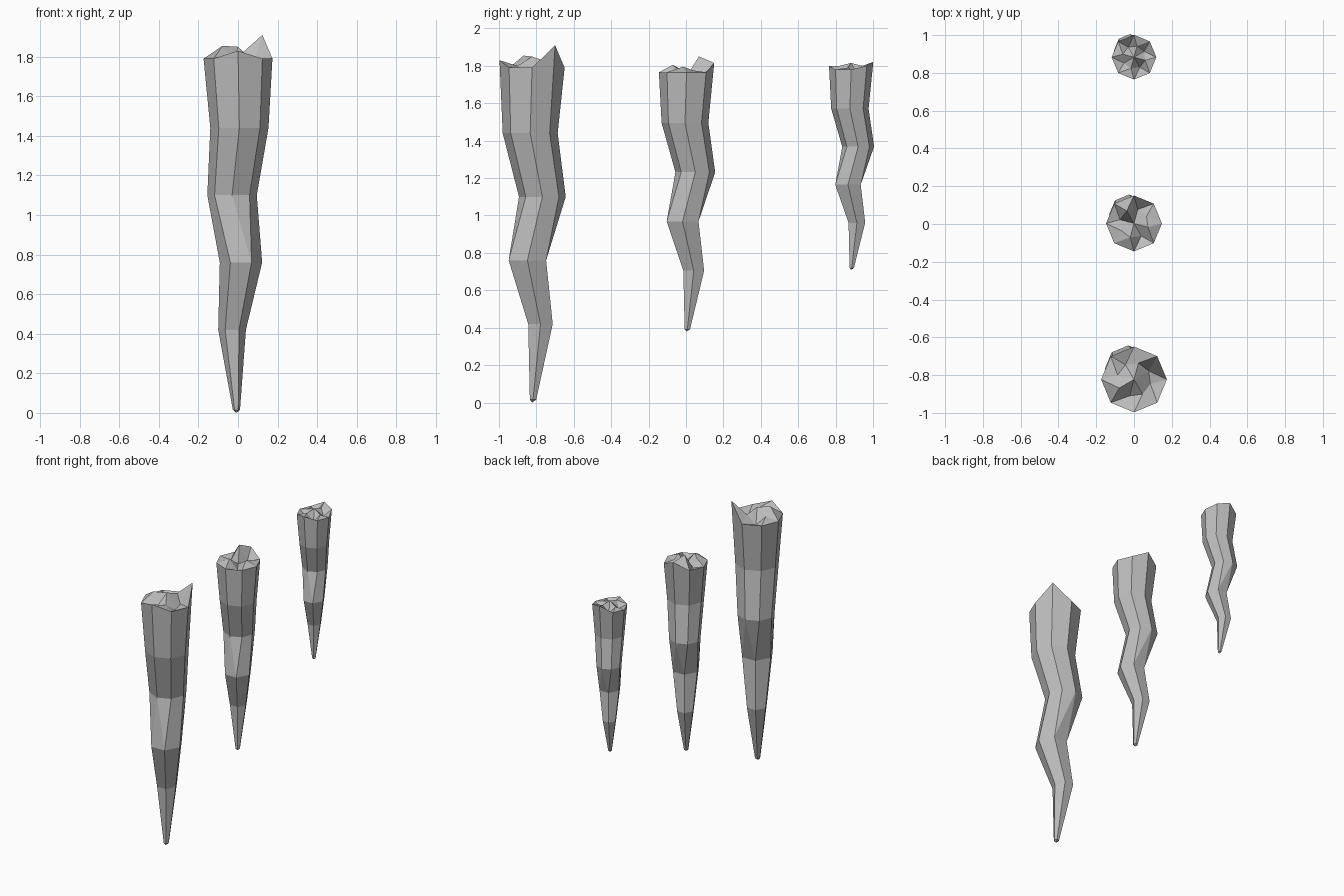
import bpy, bmesh
from math import sin, cos, pi

cube = bpy.data.objects.get("Cube")
if cube:
    bpy.data.objects.remove(cube, do_unlink=True)

stone = bpy.data.materials.new("grey_stone")
stone.use_nodes = True
stone.diffuse_color = (0.5, 0.5, 0.5, 1)
stone.node_tree.nodes["Principled BSDF"].inputs["Base Color"].default_value = (0.5, 0.5, 0.5, 1)

# Crooked taper, tip to top: height, centre x, centre y, radius, sides
RINGS = [
    (0.015, -0.008, 0.005, 0.018, 6),
    (0.42, -0.03, 0.045, 0.07, 6),
    (0.76, 0.015, -0.025, 0.107, 6),
    (1.10, -0.03, 0.055, 0.125, 8),
    (1.44, 0.007, -0.01, 0.147, 8),
    (1.79, 0.0, 0.0, 0.174, 8),
]


def spike(name, y, base, wide, tall, rim, inner, hub):
    """Hanging spike; rim, inner and hub are height offsets of the broken top."""
    bm = bmesh.new()

    def ring(z, cx, cy, r, n, turn=0.0, lift=None):
        verts = []
        for i in range(n):
            a = 2 * pi * i / n + turn
            dz = lift[i] if lift else 0
            squash = 1.08 if n == 6 else 1
            verts.append(bm.verts.new((wide * (cx + r * cos(a)),
                                       y + wide * (cy + r * sin(a) * squash),
                                       base + tall * z + dz)))
        return verts

    rings = [ring(*row) for row in RINGS[:-1]]
    rings.append(ring(*RINGS[-1], lift=rim))

    # Side walls, with the six-sided shaft opening into eight sides
    for low, high in zip(rings, rings[1:]):
        n = len(high)
        match = [0, 1, 1, 2, 3, 4, 4, 5] if len(low) < n else range(n)
        for i in range(n):
            j = (i + 1) % n
            if match[i] == match[j]:
                bm.faces.new((low[match[i]], high[j], high[i]))
            else:
                bm.faces.new((low[match[i]], low[match[j]], high[j], high[i]))
    # At front and back, one middle edge splits in two
    for mid, near in ((2, 1), (6, 4)):
        low, high = rings[2], rings[3]
        old = [f for f in high[mid].link_faces
               if high[mid + 1] in f.verts and low[near] in f.verts]
        bmesh.ops.delete(bm, geom=old, context='FACES_ONLY')
        bm.faces.new((low[near], low[near + 1], high[mid]))
        bm.faces.new((low[near + 1], high[mid + 1], high[mid]))

    # Pointed tip
    tip = bm.verts.new((-0.008 * wide, y, base))
    for i in range(6):
        bm.faces.new((tip, rings[0][(i + 1) % 6], rings[0][i]))

    # Broken top: swirled inner ring and raised hub
    top = rings[-1]
    core = ring(1.79, 0, 0, 0.09, 8, turn=pi / 6, lift=inner)
    centre = bm.verts.new((0, y, base + tall * 1.79 + hub))
    for i in range(8):
        j = (i + 1) % 8
        bm.faces.new((top[i], top[j], core[i]))
        bm.faces.new((top[j], core[j], core[i]))
        bm.faces.new((core[i], core[j], centre))

    bmesh.ops.recalc_face_normals(bm, faces=bm.faces)
    mesh = bpy.data.meshes.new(name)
    bm.to_mesh(mesh)
    bm.free()
    mesh.materials.append(stone)
    obj = bpy.data.objects.new(name, mesh)
    bpy.context.collection.objects.link(obj)


# Offsets run anticlockwise from the left (+x) side
spike("large_spike", -0.823, 0, 1, 1,
      [0, 0.12, 0, 0, 0, 0, 0.04, 0],
      [-0.02, 0.03, -0.03, 0.02, 0.065, -0.02, 0.01, -0.03], 0.06)
spike("medium_spike", 0.003, 0.38, 0.85, 0.774,
      [0, 0, 0.05, 0, 0, 0, 0, 0],
      [0.01, -0.03, 0.085, -0.02, 0.02, 0.04, -0.03, 0.03], -0.02)
spike("small_spike", 0.883, 0.71, 0.68, 0.598,
      [0, 0.02, 0.04, 0, 0, 0, 0.02, 0],
      [-0.02, 0.02, -0.03, 0.01, -0.02, 0.02, -0.03, 0.01], 0.035)
